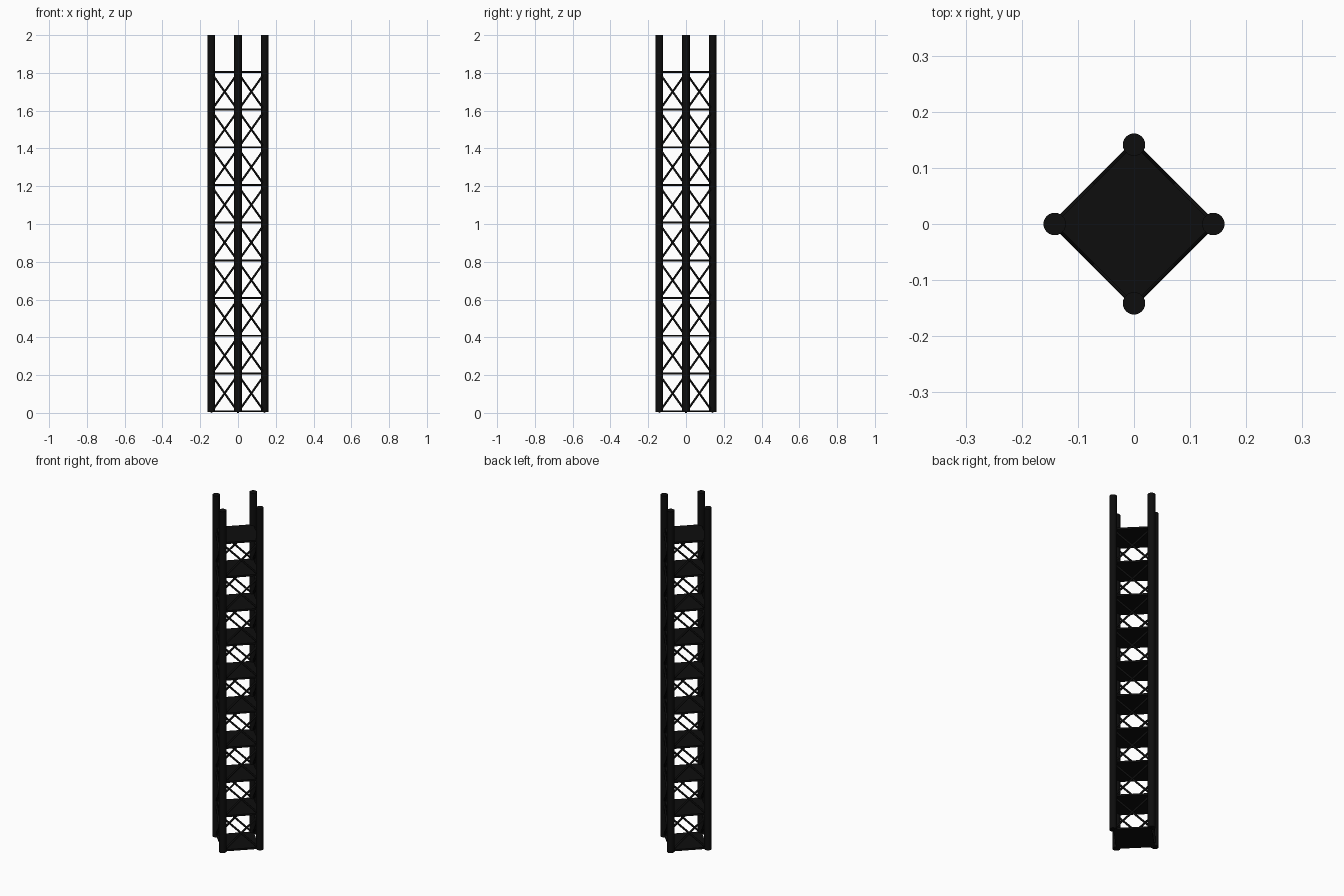
import bpy, math
from mathutils import Vector

if "Cube" in bpy.data.objects:
    bpy.data.objects.remove(bpy.data.objects["Cube"])

black = bpy.data.materials.new("black_metal")
black.diffuse_color = (0.004, 0.004, 0.004, 1)
black.use_nodes = True
black.node_tree.nodes["Principled BSDF"].inputs["Base Color"].default_value = black.diffuse_color

BARS = 0.0055                  # brace radius
BASE = BARS * math.sqrt(0.5)   # brace ends dip just below the posts
STEP = (2.0 - BASE) / 10
R = math.sqrt(0.02)            # post distance from the axis
corners = [Vector((R * math.cos(a), R * math.sin(a), 0))
           for a in (i * math.pi / 2 for i in range(4))]


def rod(name, a, b, radius, sides):
    d = b - a
    bpy.ops.mesh.primitive_cylinder_add(
        vertices=sides, radius=radius, depth=d.length, location=(a + b) / 2,
        rotation=d.to_track_quat('Z', 'Y').to_euler())
    ob = bpy.context.object
    ob.name = name
    ob.data.materials.append(black)
    bpy.ops.object.shade_smooth_by_angle(angle=math.radians(40))


def up(p, z):
    return Vector((p.x, p.y, z))


# Four corner posts
for p in corners:
    rod("post", up(p, BASE), up(p, 2.0), 0.02, 24)

# Solid square shelves at every level
for i in range(10):
    bpy.ops.mesh.primitive_cube_add(size=1, location=(0, 0, BASE + STEP * i + 0.005),
                                    rotation=(0, 0, math.pi / 4))
    shelf = bpy.context.object
    shelf.name = "shelf"
    shelf.scale = (0.2, 0.2, 0.01)
    shelf.data.materials.append(black)

# Crossed braces on all four sides of every bay
for i in range(9):
    low, high = BASE + STEP * i, BASE + STEP * (i + 1)
    for k in range(4):
        p, q = corners[k], corners[(k + 1) % 4]
        rod("brace", up(p, low), up(q, high), BARS, 12)
        rod("brace", up(q, low), up(p, high), BARS, 12)
